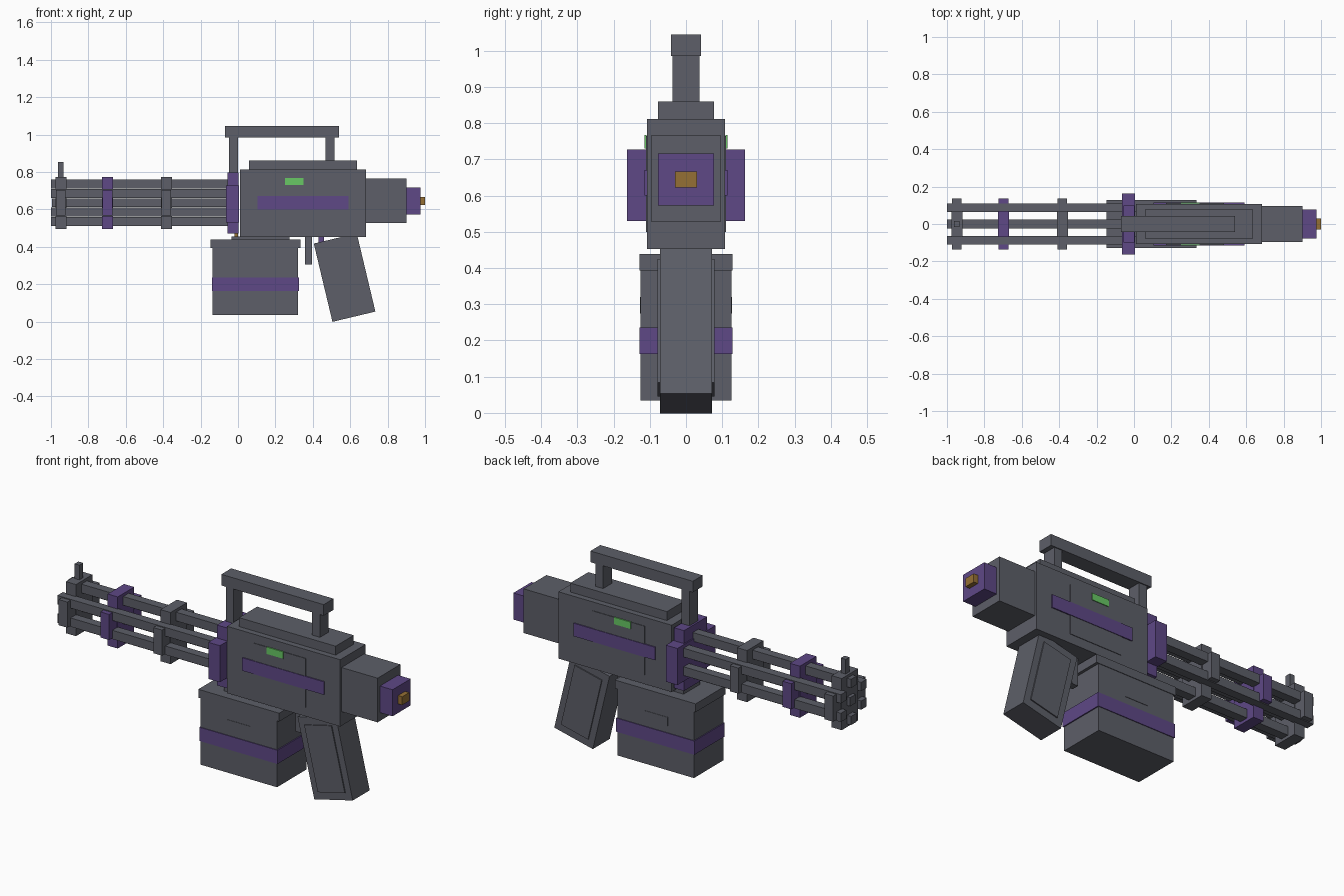
import bpy
import math

if "Cube" in bpy.data.objects:
    bpy.data.objects.remove(bpy.data.objects["Cube"], do_unlink=True)


def material(name, r, g, b):
    m = bpy.data.materials.new(name)
    m.use_nodes = True
    m.diffuse_color = (r, g, b, 1)
    m.node_tree.nodes["Principled BSDF"].inputs["Base Color"].default_value = (r, g, b, 1)
    return m


GREY = material("gunmetal grey", .109, .114, .138)
PURPLE = material("purple", .112, .065, .238)
GREEN = material("green light", .14, .58, .13)
GOLD = material("brass", .30, .162, .035)


def box(name, x, z, half_y, mat=GREY, y=0, tilt=0):
    """Box from x and z ranges, a half depth, and an optional tilt about y."""
    bpy.ops.mesh.primitive_cube_add(
        size=1, location=((x[0] + x[1]) / 2, y, (z[0] + z[1]) / 2),
        rotation=(0, math.radians(tilt), 0))
    ob = bpy.context.object
    ob.name = name
    ob.scale = (x[1] - x[0], 2 * half_y, z[1] - z[0])
    bpy.ops.object.transform_apply(location=False, rotation=False, scale=True)
    ob.data.materials.append(mat)
    return ob


def side_plates(name, x, z, y, mat=GREY, tilt=0):
    """Thin plates on both flanks, just proud of the surface at y."""
    for side, s in (("left", 1), ("right", -1)):
        box(f"{side}_{name}", x, z, .003, mat, s * y, tilt)


# Barrels: six around a central spindle
AXIS = .635
BAR = .0235
box("central_barrel", (-.995, 0), (AXIS - BAR, AXIS + BAR), BAR)
for i in range(6):
    a = math.radians(60 * i)
    z = AXIS + .1 * math.cos(a)
    box(f"barrel_{i + 1}", (-1, 0), (z - BAR, z + BAR), BAR, y=.1 * math.sin(a))

# Cross-shaped barrel clamps
for name, x, mat in (("muzzle", -.947, GREY), ("front", -.698, PURPLE), ("middle", -.383, GREY)):
    box(f"{name}_clamp_upright", (x - .03, x + .03), (AXIS - .139, AXIS + .139), .07, mat)
    box(f"{name}_clamp_crossbar", (x - .026, x + .026), (AXIS - .069, AXIS + .069), .137, mat)
box("collar_upright", (-.057, .002), (.472, .797), .098, PURPLE)
box("collar_crossbar", (-.063, .006), (.53, .727), .163, PURPLE)
box("front_sight", (-.963, -.934), (.77, .853), .016)

# Receiver and rear
box("receiver", (.01, .685), (.452, .812), .108)
box("top_rail", (.06, .636), (.81, .86), .077)
box("rear_block", (.68, .9), (.528, .766), .097)
box("rear_cap", (.9, .975), (.573, .716), .077, PURPLE)
box("rear_button", (.97, 1), (.622, .667), .03, GOLD)
side_plates("receiver_panel", (.17, .48), (.5, .765), .108)
side_plates("receiver_stripe", (.105, .592), (.6, .67), .111, PURPLE)
side_plates("status_light", (.25, .35), (.73, .767), .112, GREEN)

# Carry handle
box("handle_bar", (-.07, .54), (.985, 1.045), .042)
box("handle_front_post", (-.047, 0), (.795, .99), .037)
box("handle_rear_post", (.468, .515), (.85, .99), .037)

# Ammunition box
box("feed_plate", (-.035, .275), (.43, .456), .07)
box("feed_round", (-.02, 0), (.45, .475), .03, GOLD)
box("ammo_lid", (-.147, .335), (.393, .438), .128)
box("ammo_box", (-.135, .32), (.034, .4), .125)
box("ammo_band", (-.14, .326), (.162, .236), .129, PURPLE)
side_plates("ammo_panel", (.02, .16), (.275, .32), .124)

# Trigger and slanted grip
box("trigger_guard", (.357, .395), (.305, .46), .02)
box("trigger", (.43, .46), (.41, .46), .02, PURPLE)
box("grip", (.452, .688), (.02, .45), .072, tilt=-13.4)
side_plates("grip_panel", (.487, .653), (.06, .41), .075, tilt=-13.4)
